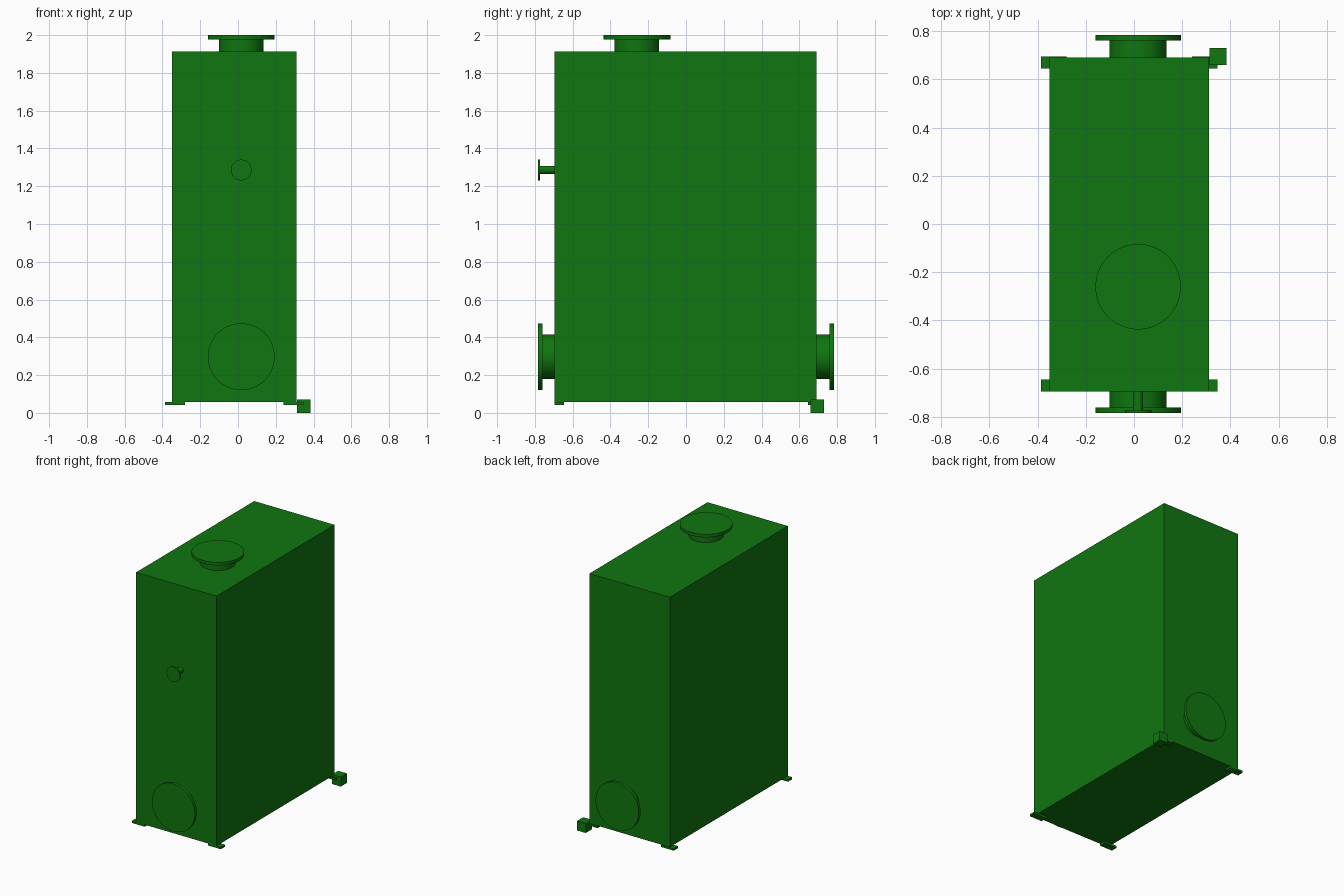
import bpy
import math
from mathutils import Vector

default = bpy.data.objects.get("Cube")
if default:
    bpy.data.objects.remove(default, do_unlink=True)

green = bpy.data.materials.new("machine_green")
green.use_nodes = True
colour = (0.005, 0.18, 0.005, 1)
green.diffuse_color = colour
green.node_tree.nodes["Principled BSDF"].inputs["Base Color"].default_value = colour


def box(name, low, high):
    low, high = Vector(low), Vector(high)
    bpy.ops.mesh.primitive_cube_add(size=1, location=(low + high) / 2)
    obj = bpy.context.object
    obj.name = name
    obj.scale = high - low
    bpy.ops.object.transform_apply(location=False, rotation=False, scale=True)
    obj.data.materials.append(green)
    return obj


def disc(name, start, direction, radius, length):
    direction = Vector(direction)
    bpy.ops.mesh.primitive_cylinder_add(
        vertices=64, radius=radius, depth=length,
        location=Vector(start) + direction * length / 2,
        rotation=direction.to_track_quat('Z', 'Y').to_euler())
    obj = bpy.context.object
    obj.name = name
    obj.data.materials.append(green)
    bpy.ops.object.shade_smooth_by_angle(angle=math.radians(35))


def nozzle(name, base, direction, pipe_radius, flange_radius, reach, thickness):
    """Pipe stub leaving the casing, closed by a round flange."""
    pipe_length = reach - thickness
    disc(name + "_pipe", base, direction, pipe_radius, pipe_length)
    end = Vector(base) + Vector(direction) * pipe_length
    disc(name + "_flange", end, direction, flange_radius, thickness)


# Main casing
left, right, front, back = 0.31, -0.35, -0.695, 0.69
bottom, top = 0.057, 1.912
box("casing", (right, front, bottom), (left, back, top))

# Flat mounting feet at the four corners
for side, x0, x1 in (("right", -0.386, -0.28), ("left", 0.24, 0.346)):
    for end, y0, y1 in (("front", front, -0.645), ("back", 0.645, 0.695)):
        box(f"{end}_{side}_foot", (x0, y0, 0.042), (x1, y1, bottom))

# Small block beside the back left foot
box("corner_block", (0.312, 0.659, 0), (0.383, 0.73, 0.071))

# Large nozzles on top, front and back, and a small one on the front
cx, low_z = 0.017, 0.297
nozzle("top_nozzle", (cx, -0.26, top), (0, 0, 1), 0.118, 0.177, 0.088, 0.022)
nozzle("front_nozzle", (cx, front, low_z), (0, -1, 0), 0.118, 0.177, 0.088, 0.022)
nozzle("back_nozzle", (cx, back, low_z), (0, 1, 0), 0.118, 0.177, 0.093, 0.022)
nozzle("small_nozzle", (cx, front, 1.286), (0, -1, 0), 0.021, 0.055, 0.088, 0.011)
